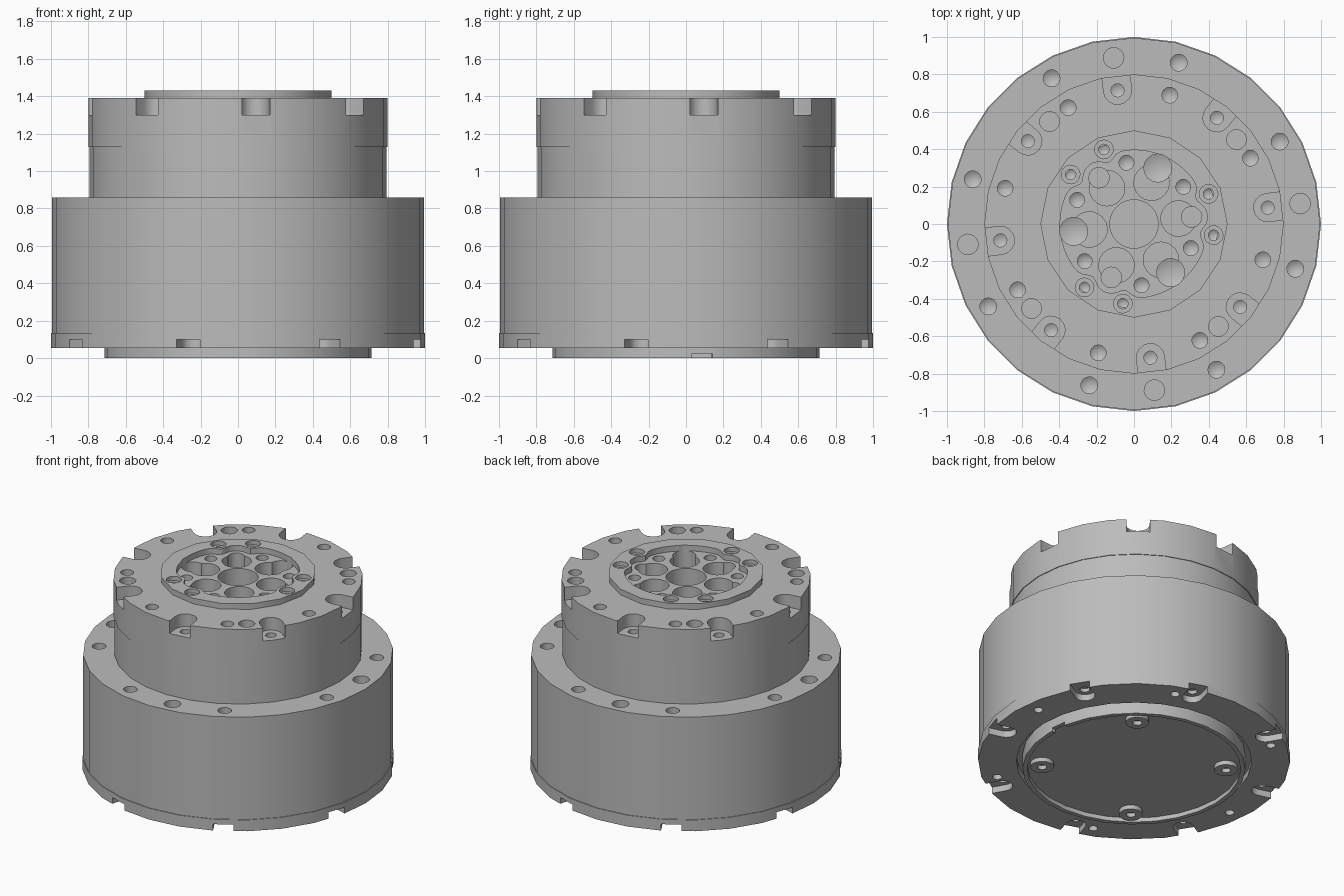
import bpy, bmesh
from math import sin, cos, pi, radians, exp
from mathutils import Matrix, Vector

cube = bpy.data.objects.get("Cube")
if cube:
    bpy.data.objects.remove(cube, do_unlink=True)

steel = bpy.data.materials.new("grey_steel")
steel.use_nodes = True
GREY = (0.5, 0.5, 0.5, 1)
steel.diffuse_color = GREY
steel.node_tree.nodes["Principled BSDF"].inputs["Base Color"].default_value = GREY


def make_object(name, bm):
    bmesh.ops.recalc_face_normals(bm, faces=bm.faces)
    mesh = bpy.data.meshes.new(name)
    bm.to_mesh(mesh)
    bm.free()
    mesh.materials.append(steel)
    obj = bpy.data.objects.new(name, mesh)
    bpy.context.collection.objects.link(obj)
    return obj


def lathe(name, profile, sides):
    """Revolve a closed (radius, height) outline around z."""
    bm = bmesh.new()
    verts = [bm.verts.new((r, 0, z)) for r, z in profile]
    edges = [bm.edges.new((verts[i - 1], verts[i])) for i in range(len(verts))
             if profile[i - 1][0] + profile[i][0] > 0]
    bmesh.ops.spin(bm, geom=verts + edges, cent=(0, 0, 0), axis=(0, 0, 1),
                   angle=2 * pi, steps=sides, use_duplicate=False)
    bmesh.ops.remove_doubles(bm, verts=bm.verts, dist=1e-4)
    return make_object(name, bm)


def polar(radius, degrees):
    return Vector((radius * cos(radians(degrees)), radius * sin(radians(degrees)), 0))


def prism(bm, outline, bottom, top, tip=0):
    """Upright prism, with an optional pointed drill tip below."""
    low = [bm.verts.new((p[0], p[1], bottom)) for p in outline]
    high = [bm.verts.new((p[0], p[1], top)) for p in outline]
    n = len(low)
    for i in range(n):
        bm.faces.new((low[i - 1], low[i], high[i], high[i - 1]))
    bm.faces.new(high)
    if tip:
        centre = sum((v.co for v in low), Vector()) / n
        point = bm.verts.new(centre - Vector((0, 0, tip)))
        for i in range(n):
            bm.faces.new((low[i], low[i - 1], point))
    else:
        bm.faces.new(low[::-1])


def circle(radius, sides=16):
    return [polar(radius, 360 * i / sides) for i in range(sides)]


def slot(half, length):
    """U shape opening along +x."""
    arc = [polar(half, 90 + 180 * i / 8) for i in range(9)]
    return arc + [Vector((length, -half, 0)), Vector((length, half, 0))]


def cut(obj, outline, pitch, start, count, bottom, top, tip=0):
    """Cut a ring of equal pockets out of obj."""
    bm = bmesh.new()
    for k in range(count):
        a = start + 360 * k / count
        turn = Matrix.Rotation(radians(a), 3, "Z")
        prism(bm, [turn @ p + polar(pitch, a) for p in outline], bottom, top, tip)
    cutter = make_object("cutter", bm)
    mod = obj.modifiers.new("cut", "BOOLEAN")
    mod.operation, mod.solver, mod.object = "DIFFERENCE", "EXACT", cutter
    bpy.context.view_layer.update()
    result = bpy.data.meshes.new_from_object(
        obj.evaluated_get(bpy.context.evaluated_depsgraph_get()))
    obj.modifiers.clear()
    obj.data = result
    bpy.data.objects.remove(cutter, do_unlink=True)


PHASE = 7      # angular offset shared by all bolt patterns
MID = 29.5     # offset of the in-between bolt holes

# Main housing with its shoulder bolt holes
body = lathe("main_housing", [(0, .135), (.995, .135), (.995, .86), (0, .86)], 28)
cut(body, circle(.045), .895, MID, 8, .76, .9, .03)
cut(body, circle(.055), .895, PHASE, 4, .78, .9)

# Base flange with a round groove, rim slots and bolt holes
flange = lathe("base_flange", [(0, .1), (.755, .1), (.755, .055), (1, .055),
                               (1, .135), (0, .135)], 28)
cut(flange, slot(.065, .3), .9, MID, 8, .03, .1)
cut(flange, circle(.032), .9, MID, 8, .03, .125)
cut(flange, circle(.03), .9, PHASE, 6, .03, .12)

# Bottom cover: thin rim around a recessed floor, with one small rim notch
cover = lathe("bottom_cover", [(0, .03), (.685, .03), (.685, 0), (.715, 0),
                               (.715, .11), (0, .11)], 28)
notch = [Vector((x, y, 0)) for x, y in ((-.05, -.055), (.1, -.055), (.1, .055), (-.05, .055))]
cut(cover, notch, .7, PHASE, 1, -.05, .025)

# Four hollow feet on the cover
for k in range(4):
    foot = lathe("cover_foot_%d" % (k + 1),
                 [(.03, 0), (.075, 0), (.075, .05), (.03, .05)], 20)
    foot.location = polar(.59, PHASE + 45 + 90 * k)

# Neck between housing and head
neck = lathe("neck", [(0, .85), (.795, .85), (.795, 1.13), (0, 1.13)], 28)

# Head ring with open slots, slot screw holes, bolt holes and dowel holes
head = lathe("head_ring", [(.45, 1.13), (.8, 1.13), (.8, 1.39), (.45, 1.39)], 28)
cut(head, slot(.075, .3), .72, PHASE, 8, 1.3, 1.45)
cut(head, circle(.035), .72, PHASE, 8, 1.2, 1.45, .02)
cut(head, circle(.042), .715, MID, 8, 1.28, 1.45, .03)
cut(head, circle(.053), .71, MID + 10, 4, 1.3, 1.45)

# Output hub: scalloped pocket, screw counterbores and lightening holes
hub = lathe("output_hub", [(0, 1.135), (.5, 1.135), (.5, 1.43), (0, 1.43)], 16)
screws = [PHASE + side + 120 * k for side in (-15, 15) for k in range(3)]


def pocket_radius(a):
    gaps = [abs((a - s + 180) % 360 - 180) for s in screws]
    return .395 - .04 * exp(-(min(gaps) / 7) ** 2)


cut(hub, [polar(pocket_radius(a), a) for a in range(0, 360, 4)], 0, 0, 1, 1.39, 1.5)
for side in (-15, 15):
    cut(hub, circle(.05), .43, PHASE + side, 3, 1.4, 1.5)
    cut(hub, circle(.028), .43, PHASE + side, 3, 1.3, 1.5, .02)
cut(hub, circle(.13, 24), 0, 0, 1, 1.2, 1.5)
cut(hub, circle(.095, 20), .24, PHASE, 6, 1.3, 1.5)
cut(hub, circle(.075), .325, PHASE + 60, 3, 1.27, 1.5, .03)
cut(hub, circle(.04), .33, PHASE + 30, 6, 1.3, 1.5, .03)
cut(hub, circle(.055), .31, PHASE, 3, 1.24, 1.5)

# Smooth round walls, keep machined edges crisp
bpy.ops.object.select_all(action="DESELECT")
parts = [o for o in bpy.context.collection.objects
         if o.type == "MESH" and steel.name in o.data.materials]
for part in parts:
    part.select_set(True)
bpy.context.view_layer.objects.active = body
bpy.ops.object.shade_smooth_by_angle(angle=radians(32))
